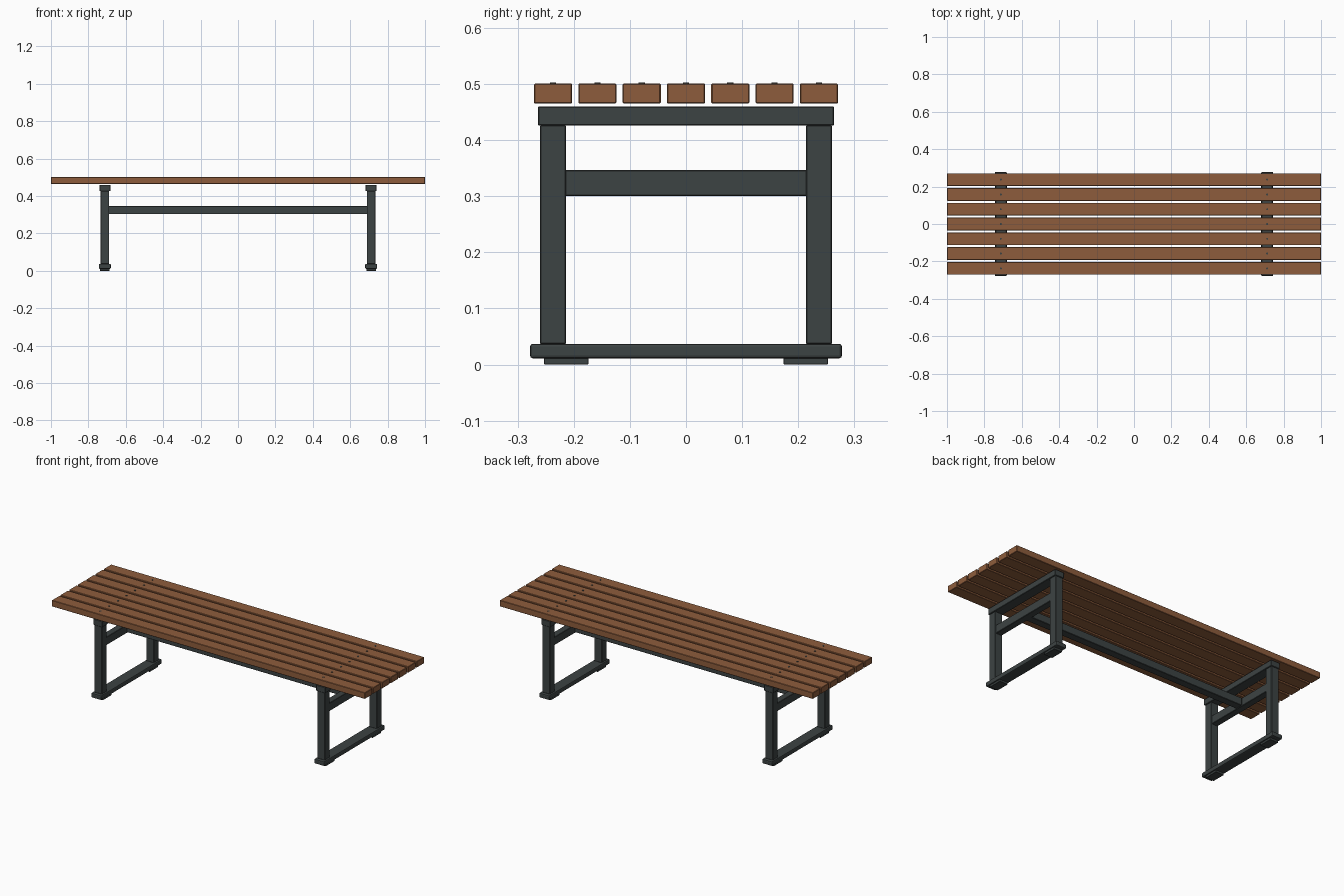
import bpy

if "Cube" in bpy.data.objects:
    bpy.data.objects.remove(bpy.data.objects["Cube"])


def material(name, rgb):
    m = bpy.data.materials.new(name)
    m.diffuse_color = (*rgb, 1)
    m.use_nodes = True
    m.node_tree.nodes["Principled BSDF"].inputs["Base Color"].default_value = m.diffuse_color
    return m


wood = material("warm brown wood", (0.27, 0.108, 0.045))
steel = material("dark grey steel", (0.046, 0.056, 0.056))


def box(name, x, y, z, mat, bevel=0.002, segments=1):
    """Box from (min, max) ranges on each axis."""
    lo, hi = zip(x, y, z)
    bpy.ops.mesh.primitive_cube_add(size=1, location=[(a + b) / 2 for a, b in zip(lo, hi)])
    ob = bpy.context.object
    ob.name = name
    ob.data.name = name
    for v in ob.data.vertices:
        for i in range(3):
            v.co[i] *= hi[i] - lo[i]
    ob.data.materials.append(mat)
    if bevel:
        b = ob.modifiers.new("edge bevel", 'BEVEL')
        b.width = bevel
        b.segments = segments
    return ob


FRAME_X = 0.712


def around(c, half):
    return (c - half, c + half)


# Seat slats with a screw above each frame
for i in range(7):
    y = (i - 3) * 0.079
    box(f"seat_slat_{i + 1}", (-1, 1), around(y, 0.034), (0.465, 0.501), wood)
    for side, x in (("left", -FRAME_X), ("right", FRAME_X)):
        bpy.ops.mesh.primitive_cylinder_add(vertices=16, radius=0.0055, depth=0.008,
                                            location=(x, y, 0.499))
        screw = bpy.context.object
        screw.name = f"screw_{side}_{i + 1}"
        screw.data.materials.append(steel)
        bpy.ops.object.shade_smooth_by_angle()

# Two end frames
for side, x in (("left", -FRAME_X), ("right", FRAME_X)):
    box(f"{side}_top_beam", around(x, 0.029), (-0.264, 0.264), (0.426, 0.460), steel)
    box(f"{side}_foot_rail", around(x, 0.032), (-0.278, 0.278), (0.011, 0.037), steel, 0.005, 2)
    box(f"{side}_cross_bar", around(x, 0.0195), (-0.22, 0.22), (0.300, 0.347), steel)
    for end, s in (("front", -1), ("back", 1)):
        box(f"{side}_{end}_leg", around(x, 0.0235), around(s * 0.237, 0.023),
            (0.036, 0.427), steel)
        box(f"{side}_{end}_foot_pad", around(x, 0.026), around(s * 0.2135, 0.0395),
            (0, 0.012), steel, 0.001)

# Long stretcher joining the cross bars
box("long_stretcher", (-FRAME_X + 0.018, FRAME_X - 0.018), (-0.022, 0.022),
    (0.303, 0.347), steel)
